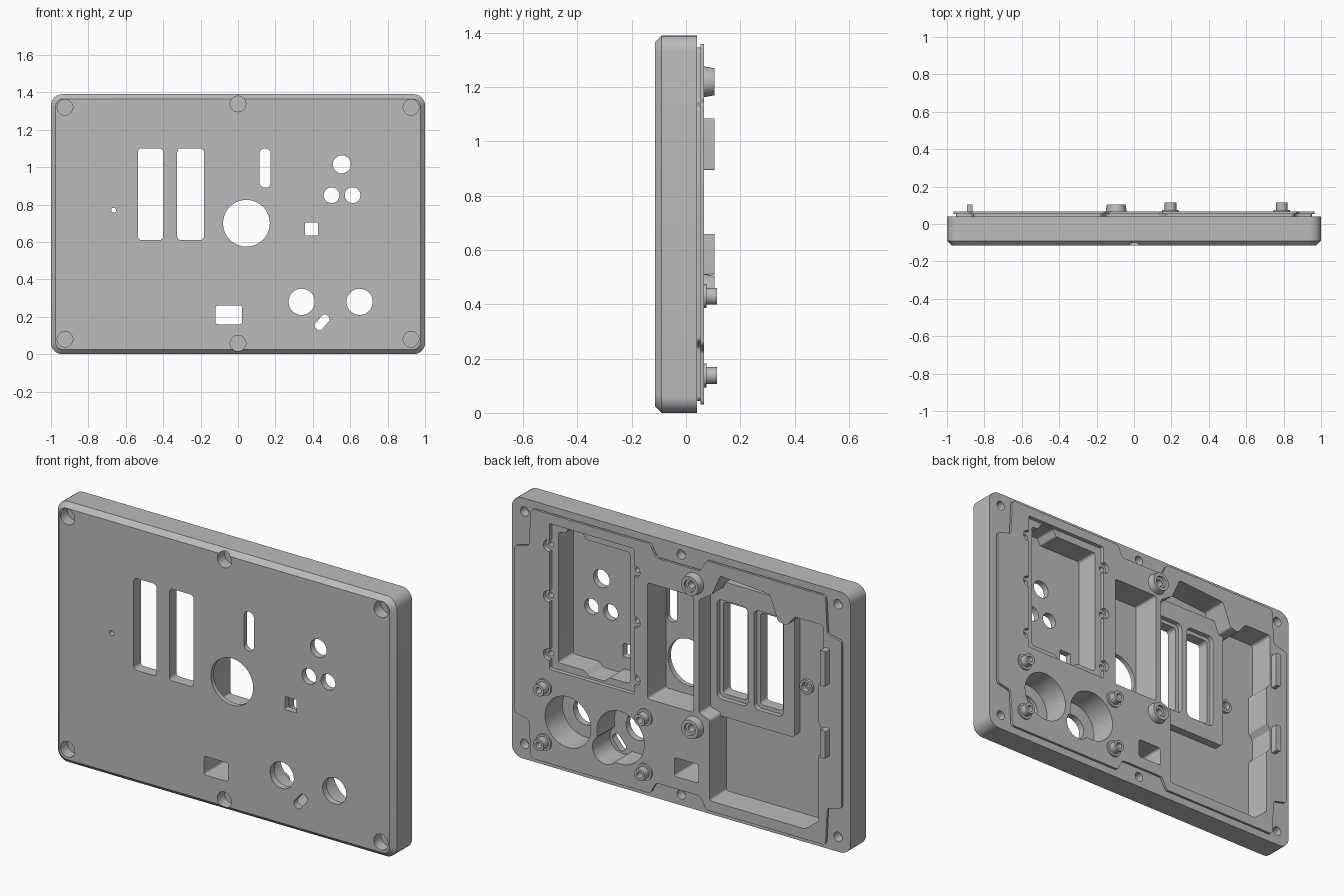
import bpy, bmesh, math
from mathutils import Vector

cube = bpy.data.objects.get("Cube")
if cube:
    bpy.data.objects.remove(cube, do_unlink=True)

grey = bpy.data.materials.new("plain grey")
grey.use_nodes = True
grey.diffuse_color = (0.5, 0.5, 0.5, 1)
grey.node_tree.nodes["Principled BSDF"].inputs["Base Color"].default_value = (0.5, 0.5, 0.5, 1)

FRONT, BACK, OUT = -0.115, 0.04, 0.2   # front face, rim face, clear of the back
TOP = 1.39
MID = TOP / 2


# Outlines in the x-z plane
def rounded(points, r, seg=6):
    pts = [Vector(p) for p in points]
    out = []
    for i, p in enumerate(pts):
        d1 = (pts[i - 1] - p).normalized()
        d2 = (pts[(i + 1) % len(pts)] - p).normalized()
        half = d1.angle(d2) / 2
        t = r / math.tan(half)
        c = p + (d1 + d2).normalized() * r / math.sin(half)
        a, b = p + d1 * t - c, p + d2 * t - c
        out += [c + a.lerp(b, k / seg).normalized() * r for k in range(seg + 1)]
    return out


def box(x0, x1, z0, z1, r):
    return rounded([(x0, z0), (x1, z0), (x1, z1), (x0, z1)], r)


def circle(x, z, r, n=40):
    return [Vector((x + r * math.cos(k * math.tau / n), z + r * math.sin(k * math.tau / n)))
            for k in range(n)]


# Solid lofted through outlines at given depths
def solid(name, *rings):
    bm = bmesh.new()
    loops = [[bm.verts.new((p[0], y, p[1])) for p in ring] for y, ring in rings]
    bm.faces.new(loops[0])
    bm.faces.new(loops[-1])
    for a, b in zip(loops, loops[1:]):
        for i in range(len(a)):
            bm.faces.new((a[i - 1], a[i], b[i], b[i - 1]))
    bmesh.ops.recalc_face_normals(bm, faces=bm.faces)
    mesh = bpy.data.meshes.new(name)
    bm.to_mesh(mesh)
    bm.free()
    mesh.materials.append(grey)
    ob = bpy.data.objects.new(name, mesh)
    bpy.context.collection.objects.link(ob)
    return ob


def combine(tool, operation):
    mod = panel.modifiers.new("combine", "BOOLEAN")
    mod.operation, mod.solver, mod.object = operation, "EXACT", tool
    bpy.context.view_layer.objects.active = panel
    bpy.ops.object.modifier_apply(modifier=mod.name)
    bpy.data.objects.remove(tool, do_unlink=True)


def add(outline, y0, y1):
    combine(solid("addition", (y0, outline), (y1, outline)), "UNION")


def cut(outline, y0=-0.2, y1=OUT):
    combine(solid("cutter", (y0, outline), (y1, outline)), "DIFFERENCE")


# Main panel with chamfered front edge
outer = box(-1, 1, 0, TOP, 0.06)
panel = solid("front_panel", (FRONT, box(-0.975, 0.975, 0.025, TOP - 0.025, 0.04)),
              (FRONT + 0.025, outer), (BACK, outer))

# Raised back plateau with an overhanging sealing lip, notched around the screws
quarter = [(0.13, 0.6), (0.165, 0.665), (0.87, 0.665), (0.88, 0.465), (0.965, 0.445)]


def plateau(inset):
    q = [(x + (inset if x < 0.2 else -inset), z - inset) for x, z in quarter]
    half = q + [(x, -z) for x, z in reversed(q)]
    full = half + [(-x, z) for x, z in reversed(half)]
    return rounded([(x, z + MID) for x, z in full], 0.02)


add(plateau(0.014), 0.0, 0.06)
add(plateau(0), 0.054, 0.067)

# Control pocket with shallow ledge, screw seats and deep well
cut(box(0.26, 0.76, 0.533, 1.31, 0.008), 0.045)
for x in (0.255, 0.765):
    for z in (0.61, 0.92, 1.19):
        cut(circle(x, z, 0.03, 24), 0.045)
        cut(circle(x, z, 0.015, 16), 0.0)
cut(rounded([(0.3, 0.57), (0.42, 0.57), (0.45, 0.545), (0.54, 0.545), (0.57, 0.57), (0.72, 0.57),
             (0.72, 1.27), (0.68, 1.27), (0.66, 1.305), (0.58, 1.305), (0.56, 1.27), (0.3, 1.27)],
            0.014), -0.08)

# Centre pocket
cut(box(-0.09, 0.18, 0.53, 1.15, 0.012), -0.09)

# Display pocket
cut(rounded([(-0.125, 0.535), (-0.187, 0.515), (-0.187, 0.085), (-0.75, 0.085), (-0.83, 0.15),
             (-0.83, 0.5), (-0.855, 0.53), (-0.855, 0.64), (-0.83, 0.67), (-0.83, 0.88),
             (-0.855, 0.91), (-0.855, 1.2), (-0.69, 1.2), (-0.64, 1.14), (-0.59, 1.15),
             (-0.54, 1.28), (-0.25, 1.3), (-0.2, 1.19), (-0.125, 1.14)], 0.015), -0.075)

# Round wells for the lower dials
cut(circle(0.65, 0.28, 0.135), -0.08)
cut(circle(0.34, 0.28, 0.14), -0.08)
cut(circle(0.43, 0.19, 0.075), -0.08)

# Window block inside the display pocket
add(box(-0.62, -0.11, 0.5, 1.22, 0.02), -0.1, -0.03)

# Small ring around the pin hole
add(circle(-0.665, 0.77, 0.038), -0.1, -0.06)
cut(circle(-0.665, 0.77, 0.024), -0.085)

# Upright edge tabs
for z0, z1 in ((0.895, 1.085), (0.51, 0.66)):
    add(box(-0.893, -0.863, z0, z1, 0.005), 0.03, 0.105)

# Mounting bosses
for z in (0.455, 1.22):
    x = -0.095
    tapered = solid("boss", (0.0, circle(x, z, 0.058)), (0.07, circle(x, z, 0.056)),
                    (0.105, circle(x, z, 0.05)))
    combine(tapered, "UNION")
    cut(circle(x, z, 0.032), 0.09)
    cut(circle(x, z, 0.018), 0.01)
for x in (0.195, 0.79):
    for z in (0.138, 0.43):
        add(circle(x, z, 0.044), 0.03, 0.076)
        add(circle(x, z, 0.031), 0.03, 0.115)
        cut(circle(x, z, 0.016), 0.03)

# Tall windows with a stepped frame at the back
for x0, x1 in ((-0.535, -0.4), (-0.325, -0.182)):
    cut(box(x0, x1, 0.61, 1.1, 0.02))
    cut(box(x0 - 0.02, x1 + 0.02, 0.59, 1.12, 0.03), -0.055, 0.0)

# Round openings
for x, z, r in ((0.045, 0.7, 0.125), (0.555, 1.015, 0.048), (0.5, 0.85, 0.042),
                (0.613, 0.85, 0.042), (0.34, 0.28, 0.07), (0.65, 0.28, 0.07),
                (-0.665, 0.77, 0.013)):
    cut(circle(x, z, r))

# Slot, square and rectangular openings
cut(box(0.115, 0.175, 0.89, 1.1, 0.029))
cut(box(0.357, 0.427, 0.635, 0.705, 0.006))
cut(box(-0.12, 0.022, 0.16, 0.26, 0.012))
slot = box(-0.024, 0.024, -0.046, 0.046, 0.018)
turn = math.radians(-40)
cut([Vector((0.45 + p.x * math.cos(turn) - p.y * math.sin(turn),
             0.17 + p.x * math.sin(turn) + p.y * math.cos(turn))) for p in slot])

# Case screws: counterbore in front, blind hole behind
for x, z in [(sx * 0.925, z) for sx in (-1, 1) for z in (0.08, 1.32)] + [(0, 0.058), (0, 1.338)]:
    cut(circle(x, z, 0.042), -0.2, -0.055)
    cut(circle(x, z, 0.025, 24), -0.01)

# Smooth the curved walls and keep the edges crisp
panel.data.materials.clear()
panel.data.materials.append(grey)
for face in panel.data.polygons:
    face.material_index = 0
bpy.ops.object.select_all(action="DESELECT")
panel.select_set(True)
bpy.context.view_layer.objects.active = panel
bpy.ops.object.shade_smooth_by_angle(angle=math.radians(30))
